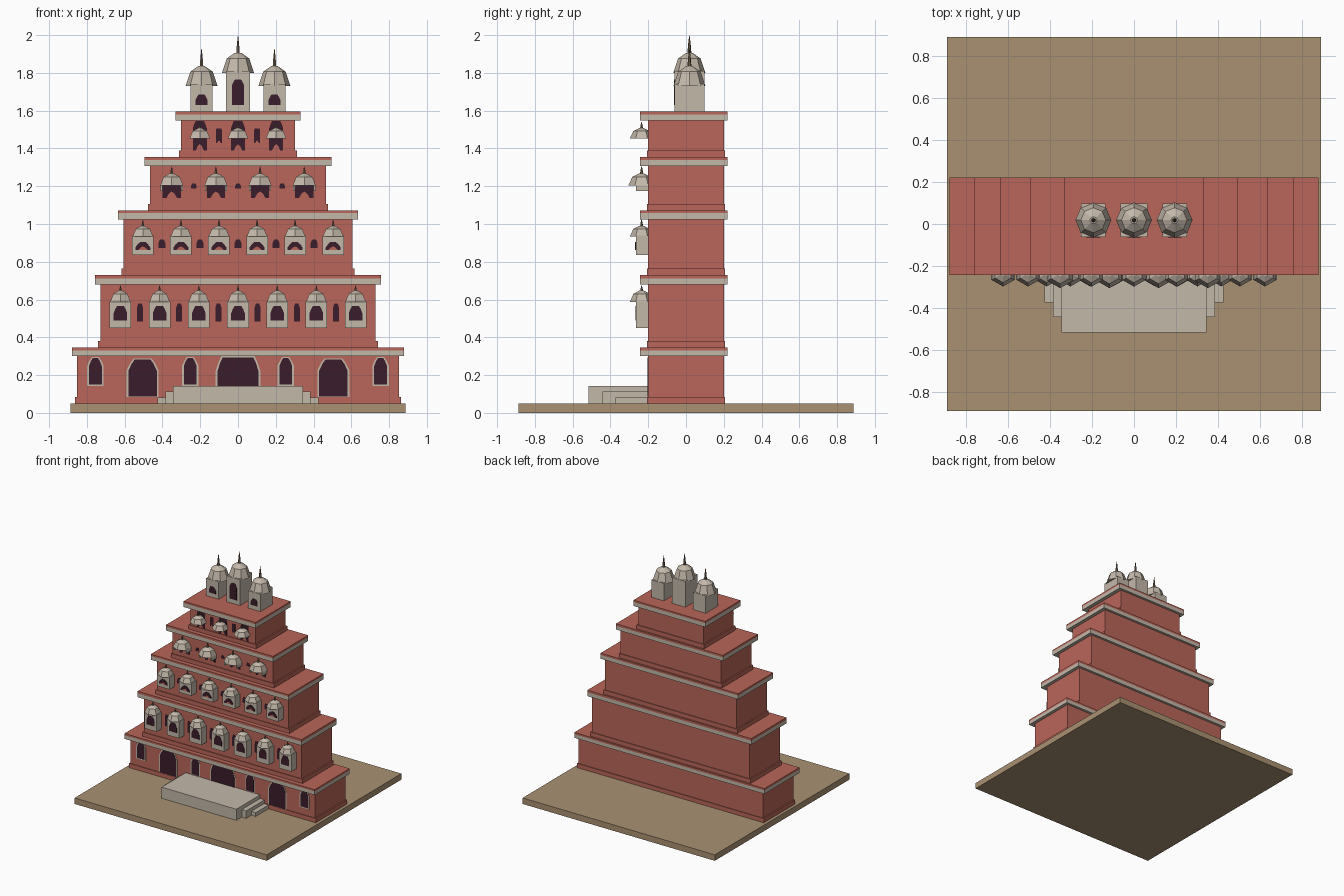
import bpy, bmesh
from math import cos, sin, pi

old = bpy.data.objects.get("Cube")
if old:
    bpy.data.objects.remove(old, do_unlink=True)


def material(name, rgb):
    m = bpy.data.materials.new(name)
    m.use_nodes = True
    m.diffuse_color = (*rgb, 1)
    m.node_tree.nodes["Principled BSDF"].inputs["Base Color"].default_value = (*rgb, 1)
    return m


RED = material("red_sandstone", (0.49, 0.132, 0.1))
CREAM = material("pale_stone", (0.55, 0.48, 0.4))
SAND = material("sandy_ground", (0.4, 0.285, 0.168))
DARK = material("dark_opening", (0.042, 0.012, 0.024))
BRONZE = material("spire_bronze", (0.2, 0.14, 0.09))


def finish(name, bm, mat):
    bmesh.ops.recalc_face_normals(bm, faces=bm.faces)
    mesh = bpy.data.meshes.new(name)
    bm.to_mesh(mesh)
    bm.free()
    mesh.materials.append(mat)
    ob = bpy.data.objects.new(name, mesh)
    bpy.context.collection.objects.link(ob)
    return ob


def box(name, x0, x1, y0, y1, z0, z1, mat):
    bm = bmesh.new()
    bmesh.ops.create_cube(bm, size=1)
    for v in bm.verts:
        v.co = (x1 if v.co.x > 0 else x0, y1 if v.co.y > 0 else y0, z1 if v.co.z > 0 else z0)
    return finish(name, bm, mat)


def lathe(name, x, y, profile, sides, mat):
    """Stack of (radius, height) rings with a corner facing the front."""
    bm = bmesh.new()
    angles = [2 * pi * i / sides - pi / 2 for i in range(sides)]
    rings = [[bm.verts.new((x + r * cos(a), y + r * sin(a), z)) for a in angles] for r, z in profile]
    for a, b in zip(rings, rings[1:]):
        for i in range(sides):
            j = (i + 1) % sides
            bm.faces.new((a[i], a[j], b[j], b[i]))
    bm.faces.new(rings[0])
    bm.faces.new(rings[-1])
    return finish(name, bm, mat)


def arch(name, x, y, w, z0, z1, mat, cut=0.5, rise=0.4, notch=0, depth=0.002):
    """Thin plate with a chamfered arch top, optionally notched from below."""
    h = z1 - z0
    pts = [(w, z0), (w, z1 - rise * h), (w * (1 + cut) / 2, z1 - rise * h * 0.4), (w * cut, z1)]
    pts += [(-px, pz) for px, pz in reversed(pts)]
    if notch:
        pts += [(-w * 0.6, z0), (-w * 0.3, z0 + notch * 0.7), (0, z0 + notch),
                (w * 0.3, z0 + notch * 0.7), (w * 0.6, z0)]
    bm = bmesh.new()
    face = bm.faces.new([bm.verts.new((x + px, y, pz)) for px, pz in pts])
    ext = bmesh.ops.extrude_face_region(bm, geom=[face])["geom"]
    for v in ext:
        if isinstance(v, bmesh.types.BMVert):
            v.co.y -= depth
    return finish(name, bm, mat)


def dome(name, x, y, z, r, h, tip, sides=6):
    """Faceted canopy with a thin spire."""
    lathe(name + "_roof", x, y, [(r, z), (r * 0.7, z + h * 0.72), (r * 0.2, z + h)], sides, CREAM)
    lathe(name + "_spire", x, y, [(r * 0.13, z + h * 0.95), (r * 0.08, (z + h + tip) / 2), (0.001, tip)], 6, BRONZE)


def spread(count, step):
    return [(i - (count - 1) / 2) * step for i in range(count)]


WALL = -0.2
BAY = -0.265
AXIS = -0.235

# Ground slab and stepped entrance platform
box("ground_slab", -0.888, 0.888, -0.888, 0.888, 0, 0.05, SAND)
for i, (w, front, top) in enumerate([(0.345, -0.515, 0.143), (0.385, -0.443, 0.112), (0.425, -0.373, 0.082)]):
    box(f"entrance_step_{i + 1}", -w, w, front, WALL, 0.05, top, CREAM)

# Tiers: half width, cornice half width, floor, cornice base, cornice band top, roof top
tiers = [(0.852, 0.878, 0.05, 0.30, 0.33, 0.345),
         (0.729, 0.757, 0.345, 0.68, 0.712, 0.73),
         (0.607, 0.635, 0.73, 1.025, 1.057, 1.072),
         (0.465, 0.494, 1.072, 1.307, 1.338, 1.355),
         (0.301, 0.332, 1.355, 1.547, 1.58, 1.595)]
for i, (w, c, z0, z1, z2, z3) in enumerate(tiers, 1):
    box(f"tier_{i}_wall", -w, w, WALL, 0.2, z0, z1, RED)
    box(f"tier_{i}_plinth", -w - 0.011, w + 0.011, -0.206, 0.206, z0, z0 + 0.035, RED)
    box(f"tier_{i}_cornice", -c, c, -0.243, 0.22, z1, z2, CREAM)
    box(f"tier_{i}_roof", -c, c, -0.243, 0.22, z2, z3, RED)

# Ground floor doors and windows with pale frames
openings = [("main_door", 0, 0.108, 0.087, 0.294, 0.75, 0.35)]
for s in (-1, 1):
    openings += [("side_door", s * 0.505, 0.075, 0.087, 0.283, 0.55, 0.3),
                 ("inner_window", s * 0.253, 0.034, 0.15, 0.29, 0.4, 0.3),
                 ("outer_window", s * 0.755, 0.034, 0.15, 0.29, 0.4, 0.3)]
for name, x, w, z0, z1, cut, rise in openings:
    arch(name + "_frame", x, WALL, w + 0.01, z0 - 0.008, z1 + 0.006, CREAM, cut, rise)
    arch(name, x, WALL, w, z0, z1, DARK, cut, rise, depth=0.004)

# Second tier: seven enclosed bays
for x in spread(7, 0.2075):
    box("second_bay", x - 0.057, x + 0.057, BAY, WALL, 0.45, 0.59, CREAM)
    arch("second_bay_window", x, BAY, 0.036, 0.49, 0.566, DARK, 0.5, 0.5)
    dome("second_bay", x, AXIS, 0.587, 0.062, 0.06, 0.675)
for x in spread(6, 0.2075):
    arch("second_niche", x, WALL, 0.016, 0.485, 0.58, DARK, 0.5, 0.25)

# Third tier: six enclosed bays with low arches
for x in spread(6, 0.2015):
    box("third_bay", x - 0.057, x + 0.057, BAY, WALL, 0.835, 0.94, CREAM)
    arch("third_bay_sill", x, BAY, 0.036, 0.863, 0.885, RED, 0.4, 0.7)
    arch("third_bay_window", x, BAY, 0.04, 0.863, 0.905, DARK, 0.35, 0.7, notch=0.018, depth=0.004)
    dome("third_bay", x, AXIS, 0.935, 0.062, 0.055, 1.025)
for x in spread(5, 0.2015):
    arch("third_niche", x, WALL, 0.018, 0.872, 0.918, DARK, 0.5, 0.4)

# Fourth tier: four open canopies on side brackets
for x in spread(4, 0.234):
    arch("fourth_opening", x, WALL, 0.048, 1.137, 1.215, DARK, 0.8, 0.2, notch=0.035)
    for s in (-1, 1):
        box("fourth_bracket", x + s * 0.054 - 0.005, x + s * 0.054 + 0.005, BAY, WALL, 1.175, 1.21, CREAM)
    dome("fourth_canopy", x, AXIS, 1.205, 0.07, 0.062, 1.305)
for x in spread(3, 0.234):
    arch("fourth_niche", x, WALL, 0.015, 1.188, 1.215, DARK, 0.5, 0.5)

# Fifth tier: three tall openings with canopies
for x in spread(3, 0.202):
    arch("fifth_opening", x, WALL, 0.037, 1.388, 1.545, DARK, 0.6, 0.25, notch=0.035)
    dome("fifth_canopy", x, AXIS, 1.452, 0.063, 0.055, 1.54)
for x in spread(2, 0.202):
    arch("fifth_niche", x, WALL, 0.015, 1.43, 1.505, DARK, 0.9, 0.1, notch=0.012)

# Rooftop pavilions
for name, x, w, eave, win in [("left_pavilion", 0.193, 0.058, 1.73, 1.685),
                              ("centre_pavilion", 0, 0.063, 1.8, 1.765),
                              ("right_pavilion", -0.193, 0.058, 1.73, 1.685)]:
    box(name + "_body", x - w, x + w, -0.062, 0.098, 1.595, eave + 0.01, CREAM)
    arch(name + "_window", x, -0.062, 0.032, 1.63, win, DARK, 0.5, 0.03 / (win - 1.63))
    dome(name, x, 0.018, eave, 0.085, 0.106, eave + 0.198, sides=8)
